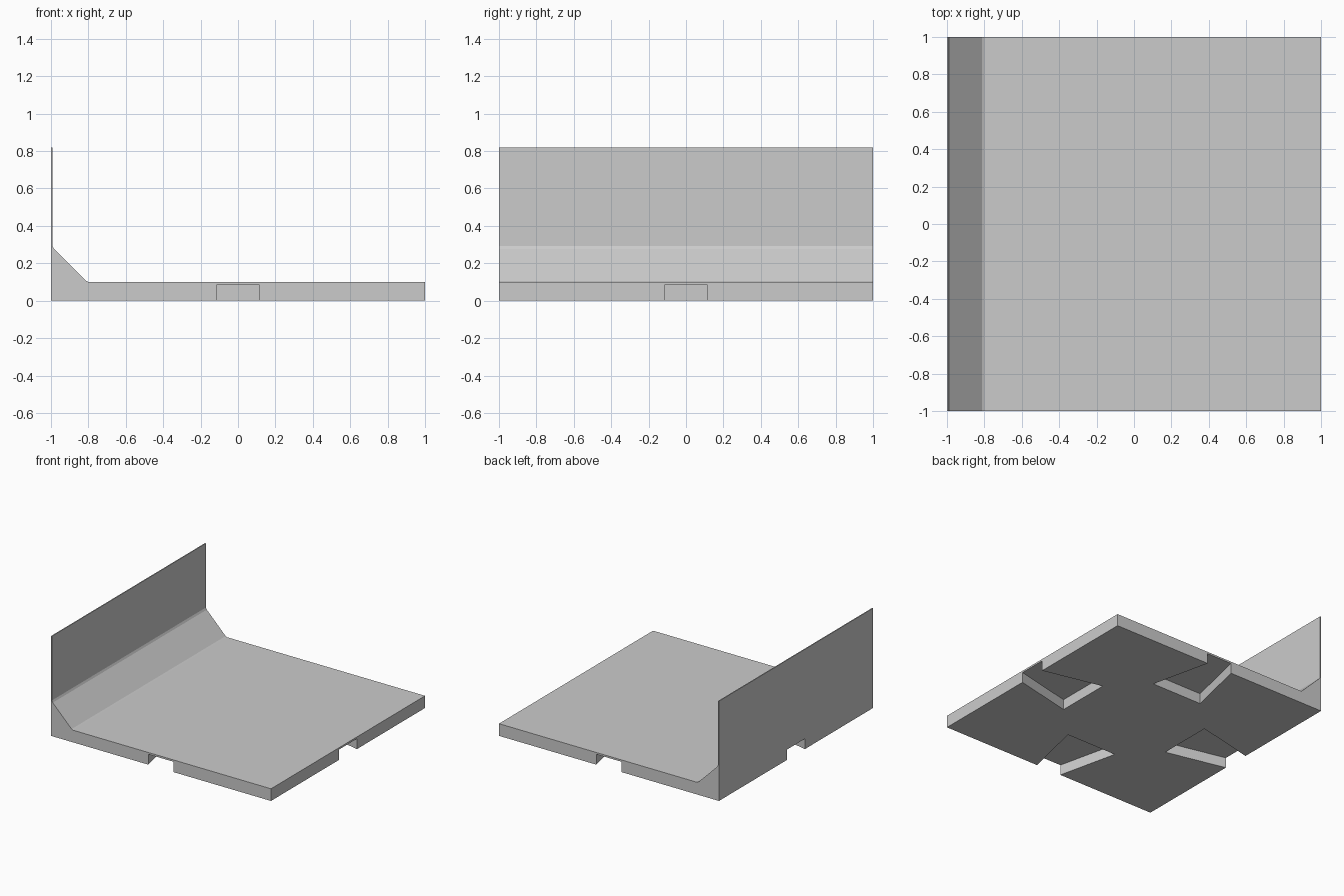
import bpy
import bmesh
from math import cos, sin, pi

cube = bpy.data.objects.get("Cube")
if cube:
    bpy.data.objects.remove(cube, do_unlink=True)

grey = bpy.data.materials.new("plain_grey")
grey.use_nodes = True
colour = (0.6, 0.6, 0.6, 1)
grey.diffuse_color = colour
grey.node_tree.nodes["Principled BSDF"].inputs["Base Color"].default_value = colour


def prisms(name, outlines, offset):
    """Make one object from flat outlines, each extruded along offset."""
    bm = bmesh.new()
    for outline in outlines:
        face = bm.faces.new([bm.verts.new(p) for p in outline])
        extruded = bmesh.ops.extrude_face_region(bm, geom=[face], use_keep_orig=True)
        moved = [v for v in extruded["geom"] if isinstance(v, bmesh.types.BMVert)]
        bmesh.ops.translate(bm, verts=moved, vec=offset)
    bmesh.ops.recalc_face_normals(bm, faces=bm.faces)
    mesh = bpy.data.meshes.new(name)
    bm.to_mesh(mesh)
    bm.free()
    mesh.materials.append(grey)
    obj = bpy.data.objects.new(name, mesh)
    bpy.context.collection.objects.link(obj)
    return obj


# Floor slab, sloped ramp and thin side wall as one moulded section
section = [(-1, 0), (1, 0), (1, 0.1), (-0.8, 0.1), (-0.813, 0.106),
           (-0.984, 0.277), (-0.992, 0.293), (-0.992, 0.82), (-1, 0.82)]
floor = prisms("floor_with_wall", [[(x, -1, z) for x, z in section]], (0, 2, 0))

# Dovetail sockets under the middle of each edge, widening inwards
socket = [(0.5, -0.23), (1.05, -0.1035), (1.05, 0.1035), (0.5, 0.23)]
bottom, height = -0.05, 0.135
outlines = []
for i in range(4):
    c, s = cos(i * pi / 2), sin(i * pi / 2)
    outlines.append([(x * c - y * s, x * s + y * c, bottom) for x, y in socket])
cutter = prisms("socket_cutter", outlines, (0, 0, height))
cutter.hide_render = True
cutter.hide_set(True)

cut = floor.modifiers.new("sockets", "BOOLEAN")
cut.operation = "DIFFERENCE"
cut.solver = "EXACT"
cut.object = cutter
